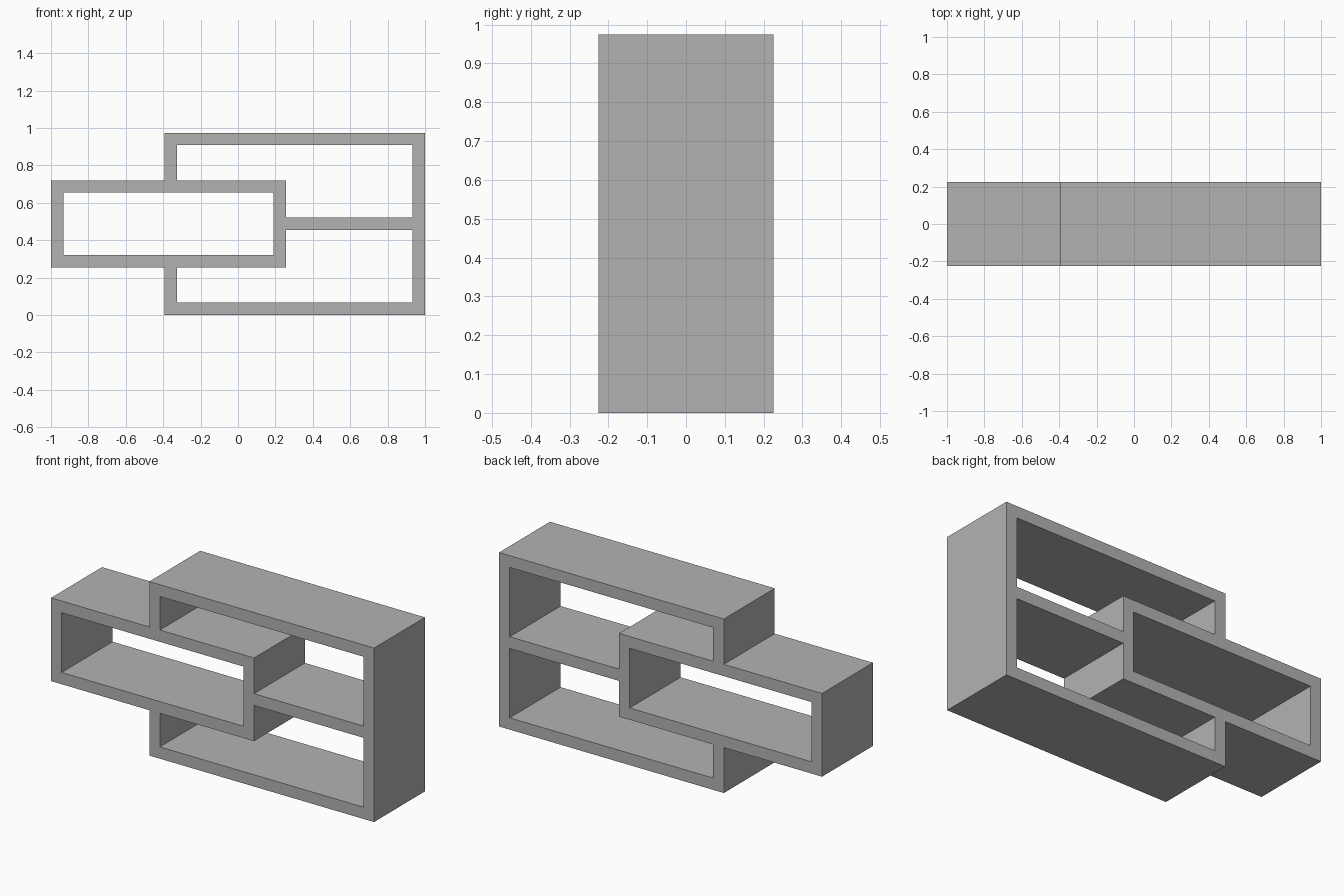
import bpy
import bmesh

cube = bpy.data.objects.get("Cube")
if cube:
    bpy.data.objects.remove(cube, do_unlink=True)

HALF_DEPTH = 0.225
BOARD = 0.066
HEIGHT = 0.974
MID = HEIGHT / 2

grey = bpy.data.materials.new("matte grey")
grey.use_nodes = True
COLOUR = (0.45, 0.45, 0.45, 1)
grey.diffuse_color = COLOUR
grey.node_tree.nodes["Principled BSDF"].inputs["Base Color"].default_value = COLOUR


def band(name, outer, inner, closed):
    """Boards following matching outer and inner (x, z) outlines, with mitred corners."""
    bm = bmesh.new()
    sections = []
    for (ox, oz), (ix, iz) in zip(outer, inner):
        corners = ((ox, -HALF_DEPTH, oz), (ox, HALF_DEPTH, oz),
                   (ix, HALF_DEPTH, iz), (ix, -HALF_DEPTH, iz))
        sections.append([bm.verts.new(c) for c in corners])
    following = sections[1:] + (sections[:1] if closed else [])
    for a, b in zip(sections, following):
        for i in range(4):
            j = (i + 1) % 4
            bm.faces.new((a[i], a[j], b[j], b[i]))
    if not closed:
        bm.faces.new(sections[0])
        bm.faces.new(sections[-1])
    bmesh.ops.recalc_face_normals(bm, faces=bm.faces)
    mesh = bpy.data.meshes.new(name)
    bm.to_mesh(mesh)
    bm.free()
    mesh.materials.append(grey)
    obj = bpy.data.objects.new(name, mesh)
    bpy.context.collection.objects.link(obj)


def rectangle(x0, x1, z0, z1):
    return [(x0, z0), (x0, z1), (x1, z1), (x1, z0)]


# Small rectangular box passing through the open side of the large frame
left, right, low, high = -1.0, 0.257, MID - 0.233, MID + 0.233
band("small_box", rectangle(left, right, low, high),
     rectangle(left + BOARD, right - BOARD, low + BOARD, high - BOARD), True)

# Large frame, interrupted where the small box passes through
x0, x1 = -0.392, 1.0
ix0, ix1 = x0 + BOARD, x1 - BOARD
outer = [(x0, low)] + rectangle(x0, x1, 0, HEIGHT)[::3] \
    + rectangle(x0, x1, 0, HEIGHT)[2:0:-1] + [(x0, high)]
inner = [(ix0, low)] + rectangle(ix0, ix1, BOARD, HEIGHT - BOARD)[::3] \
    + rectangle(ix0, ix1, BOARD, HEIGHT - BOARD)[2:0:-1] + [(ix0, high)]
band("large_frame", outer, inner, False)

# Shelf joining the small box to the far side of the frame
half = BOARD / 2
band("middle_shelf", [(right, MID + half), (ix1, MID + half)],
     [(right, MID - half), (ix1, MID - half)], False)
